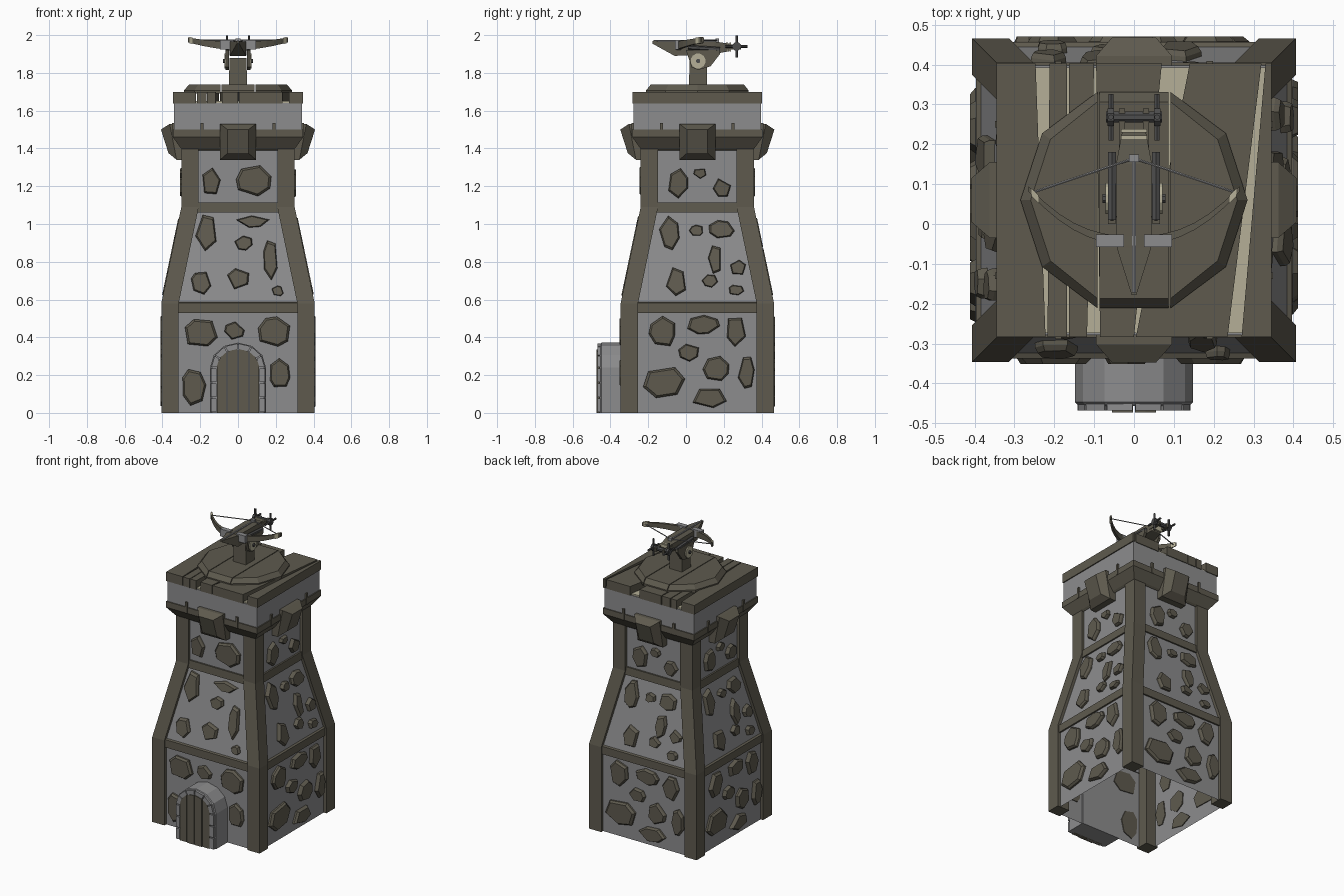
import bpy, bmesh, math, random
from mathutils import Vector

if "Cube" in bpy.data.objects:
    bpy.data.objects.remove(bpy.data.objects["Cube"])
random.seed(4)
CY = 0.06  # tower axis in y


def material(name, rgb):
    m = bpy.data.materials.new(name)
    m.diffuse_color = (*rgb, 1)
    m.use_nodes = True
    m.node_tree.nodes["Principled BSDF"].inputs["Base Color"].default_value = m.diffuse_color
    return m


WOOD = material("dark taupe", (0.112, 0.102, 0.076))
GREY = material("stone grey", (0.265, 0.265, 0.27))
BEIGE = material("pale beige", (0.46, 0.43, 0.31))
METAL = material("dark metal", (0.075, 0.075, 0.075))


def part(name, mat, lofts):
    """One object from several lofts: (rings, capped)."""
    bm = bmesh.new()
    for rings, cap in lofts:
        vs = [[bm.verts.new(p) for p in r] for r in rings]
        n = len(vs[0])
        for a, b in zip(vs, vs[1:]):
            for i in range(n):
                bm.faces.new((a[i], a[(i + 1) % n], b[(i + 1) % n], b[i]))
        if cap:
            bm.faces.new(vs[0][::-1])
            bm.faces.new(vs[-1])
    bmesh.ops.recalc_face_normals(bm, faces=bm.faces)
    me = bpy.data.meshes.new(name)
    bm.to_mesh(me)
    bm.free()
    me.materials.append(mat)
    ob = bpy.data.objects.new(name, me)
    bpy.context.collection.objects.link(ob)
    return ob


def side(k, u, d, z):
    """Point on tower side k (0 front, 1 right, 2 back, 3 left)."""
    x, y = [(u, -d), (d, u), (-u, d), (-d, -u)][k]
    return (x, y + CY, z)


def square(h, z):
    return [(-h, CY - h, z), (h, CY - h, z), (h, CY + h, z), (-h, CY + h, z)]


def box(x0, x1, y0, y1, z0, z1):
    return ([[(x0, y0, z), (x1, y0, z), (x1, y1, z), (x0, y1, z)] for z in (z0, z1)], True)


def tube(a, b, r, n=8):
    a, b = Vector(a), Vector(b)
    q = (b - a).to_track_quat('Z', 'Y')
    ring = [q @ Vector((r * math.cos(t), r * math.sin(t), 0))
            for t in [2 * math.pi * (i + .5) / n for i in range(n)]]
    return ([[c + p for p in ring] for c in (a, b)], True)


def wall_half(z):
    t = min(max((z - .58) / .5, 0), 1)
    return .386 - .105 * t


# Tower walls, open underneath
part("tower_walls", GREY, [([square(wall_half(z), z) for z in (0, .58, 1.08, 1.42)], False)])

# Corner posts
posts = []
for sx in (-1, 1):
    for sy in (-1, 1):
        rings = []
        for z, h in ((0, .406), (.58, .406), (1.09, .3), (1.43, .3)):
            i = h - .092
            rings.append([(sx * a, CY + sy * b, z) for a, b in ((i, i), (h, i), (h, h), (i, h))])
        posts.append((rings, True))
part("corner_posts", WOOD, posts)

# Horizontal beams
for name, levels in (("lower_beam", ((.38, .53), (.397, .53), (.397, .583), (.38, .59))),
                     ("middle_beam", ((.28, 1.062), (.295, 1.062), (.292, 1.115), (.275, 1.115)))):
    part(name, WOOD, [([square(h, z) for h, z in levels], False)])

# Embedded stones: across, height, width, tall
FRONT = [(-.2, .42, .18, .15), (-.02, .435, .1, .085), (.19, .43, .16, .15), (-.235, .14, .13, .18),
         (.22, .205, .11, .15), (-.165, .95, .11, .18), (.075, 1.012, .17, .06), (.03, .9, .09, .075),
         (.172, .815, .075, .2), (-.195, .69, .11, .115), (0, .71, .12, .1), (.21, .645, .06, .05),
         (-.145, 1.22, .1, .14), (.08, 1.23, .18, .15)]
OTHER = [(-.185, .43, .13, .16), (.03, .465, .16, .095), (.205, .435, .11, .15), (-.045, .32, .11, .085),
         (-.175, .165, .21, .16), (.1, .23, .13, .13), (.26, .213, .085, .17), (.065, .08, .18, .095),
         (-.145, .955, .1, .17), (-.005, .965, .075, .055), (.13, .97, .13, .095), (.095, .81, .075, .15),
         (-.11, .695, .105, .14), (.065, .7, .08, .065), (.215, .77, .085, .075), (.205, .65, .075, .055),
         (-.1, 1.215, .105, .14), (.015, 1.27, .065, .055), (.13, 1.19, .095, .095)]
for k, nm in enumerate(("front", "right", "back", "left")):
    lofts = []
    for u, z, w, h in (FRONT if k == 0 else OTHER):
        n, ph = random.choice((5, 6, 6, 7)), random.random() * 6
        pts = []
        for i in range(n):
            a = ph + 2 * math.pi * (i + random.uniform(-.22, .22)) / n
            r = random.uniform(.5, .58)
            pts.append((w * r * math.cos(a), h * r * math.sin(a)))
        lofts.append(([[side(k, u + p * s, wall_half(z + q * s) + d, z + q * s) for p, q in pts]
                       for s, d in ((1, -.006), (1, .012), (.86, .025))], True))
    part(nm + "_stones", WOOD, lofts)

# Flared collar, stone parapet and small straps
part("flared_collar", WOOD, [([square(h, z) for h, z in ((.29, 1.39), (.302, 1.4), (.345, 1.46), (.345, 1.5), (.33, 1.5))], False)])
part("parapet_band", GREY, [([square(.338, z) for z in (1.46, 1.64)], True)])
part("parapet_straps", WOOD, [([[side(k, u + a, d, z) for a, d in ((-.008, .33), (.008, .33), (.008, .349), (-.008, .349))]
                                for z in (1.46, 1.535)], True) for k in range(4) for u in (-.19, .19)])

# Wedge brackets
brackets = []
for k in range(4):
    rings = []
    for w, zb, db, zt, dt in ((.095, 1.34, .27, 1.53, .3), (.095, 1.34, .325, 1.53, .362), (.055, 1.375, .368, 1.5, .408)):
        rings.append([side(k, -w, db, zb), side(k, w, db, zb), side(k, w, dt, zt), side(k, -w, dt, zt)])
    brackets.append((rings, True))
part("wedge_brackets", WOOD, brackets)

# Deck: pale layer showing through split planks
part("deck_underlayer", BEIGE, [box(-.335, .335, CY - .333, CY + .333, 1.63, 1.65)])
planks = []
for fl, fr, bl, br in ((-.345, -.222, -.345, -.247), (-.217, -.168, -.212, -.168), (-.163, -.118, -.163, -.1),
                       (-.085, 0, -.095, .07), (.005, .235, .14, .32), (.27, .345, .33, .345)):
    planks.append(([[(fl, CY - .343, z), (fr, CY - .343, z), (br, CY + .343, z), (bl, CY + .343, z)]
                    for z in (1.638, 1.7)], True))
part("deck_planks", WOOD, planks)

# Ten-sided turntable in three boards
R = .285


def deca(i, s):
    a = math.radians(36 * i)
    x = R * math.cos(a) * s
    return math.copysign(max(abs(x), .092), x), CY + R * math.sin(a) * s


boards = []
for idx in ((-2, -1, 0, 1, 2), (3, 4, 5, 6, 7)):
    boards.append(([[(*deca(i, s), z) for i in idx] for s, z in ((1, 1.69), (1, 1.708), (.91, 1.738))], True))
boards.append(([[(sx * .087, CY + sy * .271 * s, z) for sx, sy in ((-1, -1), (1, -1), (1, 1), (-1, 1))]
                for s, z in ((1, 1.69), (1, 1.708), (.91, 1.738))], True))
part("turntable", WOOD, boards)


# Door porch, arch blocks and planks
def arch(w, spring, top, n=6):
    legs = [(-w, spring * i / 3) for i in range(3)]
    curve = [(-w * math.cos(math.pi * i / n), spring + (top - spring) * math.sin(math.pi * i / n)) for i in range(n + 1)]
    return legs + curve + [(-x, z) for x, z in legs[::-1]]


def flat(poly, y):
    return [(x, y, z) for x, z in poly]


part("door_porch", GREY, [([flat(arch(.148, .24, .372), -.32), flat(arch(.148, .24, .372), -.447),
                            flat(arch(.138, .24, .362), -.457)], True)])
outer, inner = arch(.142, .24, .368), arch(.114, .24, .338)
blocks = []
for i in range(len(outer) - 1):
    mix = lambda p, q, t: (p[0] + (q[0] - p[0]) * t, p[1] + (q[1] - p[1]) * t)
    quad = [mix(outer[i], outer[i + 1], .05), mix(outer[i], outer[i + 1], .95),
            mix(inner[i], inner[i + 1], .95), mix(inner[i], inner[i + 1], .05)]
    blocks.append(([flat(quad, -.44), flat(quad, -.468)], True))
part("door_arch_blocks", GREY, blocks)
doors = []
for a, b in ((-.112, -.06), (-.055, -.003), (.003, .055), (.06, .112)):
    top = lambda x: .24 + .096 * math.sqrt(max(0, 1 - (x / .115) ** 2))
    xs = [a, (a + b) / 2, b]
    poly = [(a, 0), (b, 0)] + [(x, top(x)) for x in xs[::-1]]
    doors.append(([flat(poly, -.44), flat(poly, -.473 if a * b < .001 else -.468)], True))
part("door_planks", WOOD, doors)

# Crossbow pedestal and fork
part("pedestal", WOOD, [([[(-w, .064 - w, z), (w, .064 - w, z), (w, .064 + w, z), (-w, .064 + w, z)]
                          for w, z in ((.048, 1.73), (.045, 1.88))], True)])
cheek = [(0, 1.92), (.03, 1.83), (.064, 1.815), (.13, 1.835), (.18, 1.9), (.18, 1.92)]
part("fork_cheeks", WOOD, [([[(s * x, y, z) for y, z in cheek] for x in (.047, .065)], True) for s in (-1, 1)])
part("pivot_discs", BEIGE, [tube((s * .06, .064, 1.863), (s * .072, .064, 1.863), .04, 12) for s in (-1, 1)])
part("pivot_hubs", METAL, [tube((s * .06, .064, 1.863), (s * .079, .064, 1.863), .012) for s in (-1, 1)])

# Stock, tapering to the front
part("stock", WOOD, [([[(-w, y, a), (w, y, a), (w, y, b), (-w, y, b)] for y, w, a, b in
                       ((-.178, .006, 1.955, 1.968), (-.06, .043, 1.89, 1.966), (.15, .045, 1.9, 1.966), (.23, .03, 1.915, 1.955))], True)])
part("stock_bands", BEIGE, [box(-.032, .032, y, y + .009, 1.912, 1.96) for y in (.213, .229)])

# Curved bow with tip wraps, clamps, string and bolt


def bow_ring(x, grow=0):
    t = abs(x) / .26
    y, zc = -.042 + .125 * t ** 2.3, 1.944 + .03 * t ** 2
    h, d = .025 - .012 * t + grow, .012 - .005 * t + grow
    return [(x, y - d, zc - h), (x, y + d, zc - h), (x, y + d, zc + h), (x, y - d, zc + h)]


part("bow", WOOD, [([bow_ring(-.265 + .53 * i / 14) for i in range(15)], True)])
part("bow_tip_wraps", BEIGE, [([bow_ring(s * x, .003) for x in (.24, .257)], True) for s in (-1, 1)])
part("bow_clamps", GREY, [box(min(s * .025, s * .095), max(s * .025, s * .095), -.058, -.026, 1.925, 1.975) for s in (-1, 1)])
part("bowstring", GREY, [tube((s * .252, .08, 1.973), (0, .165, 1.972), .0035, 6) for s in (-1, 1)])
part("bolt", GREY, [tube((0, -.172, 1.969), (0, .165, 1.969), .006, 6), box(-.012, .012, .155, .175, 1.96, 1.982)])

# Windlass
wind = [tube((-.07, .268, 1.94), (.07, .268, 1.94), .015)]
for s in (-1, 1):
    x = s * .058
    wind += [tube((x, .268, 1.882), (x, .268, 1.998), .007, 6), tube((x, .21, 1.94), (x, .326, 1.94), .007, 6),
             tube((x - .008, .268, 1.94), (x + .008, .268, 1.94), .024)]
part("windlass", METAL, wind)
part("windlass_rails", WOOD, [box(min(s * .022, s * .038), max(s * .022, s * .038), .15, .29, 1.925, 1.95) for s in (-1, 1)])
part("side_levers", METAL, [tube((s * .055, .01, 1.935), (s * .055, .18, 1.925), .012, 6) for s in (-1, 1)])
